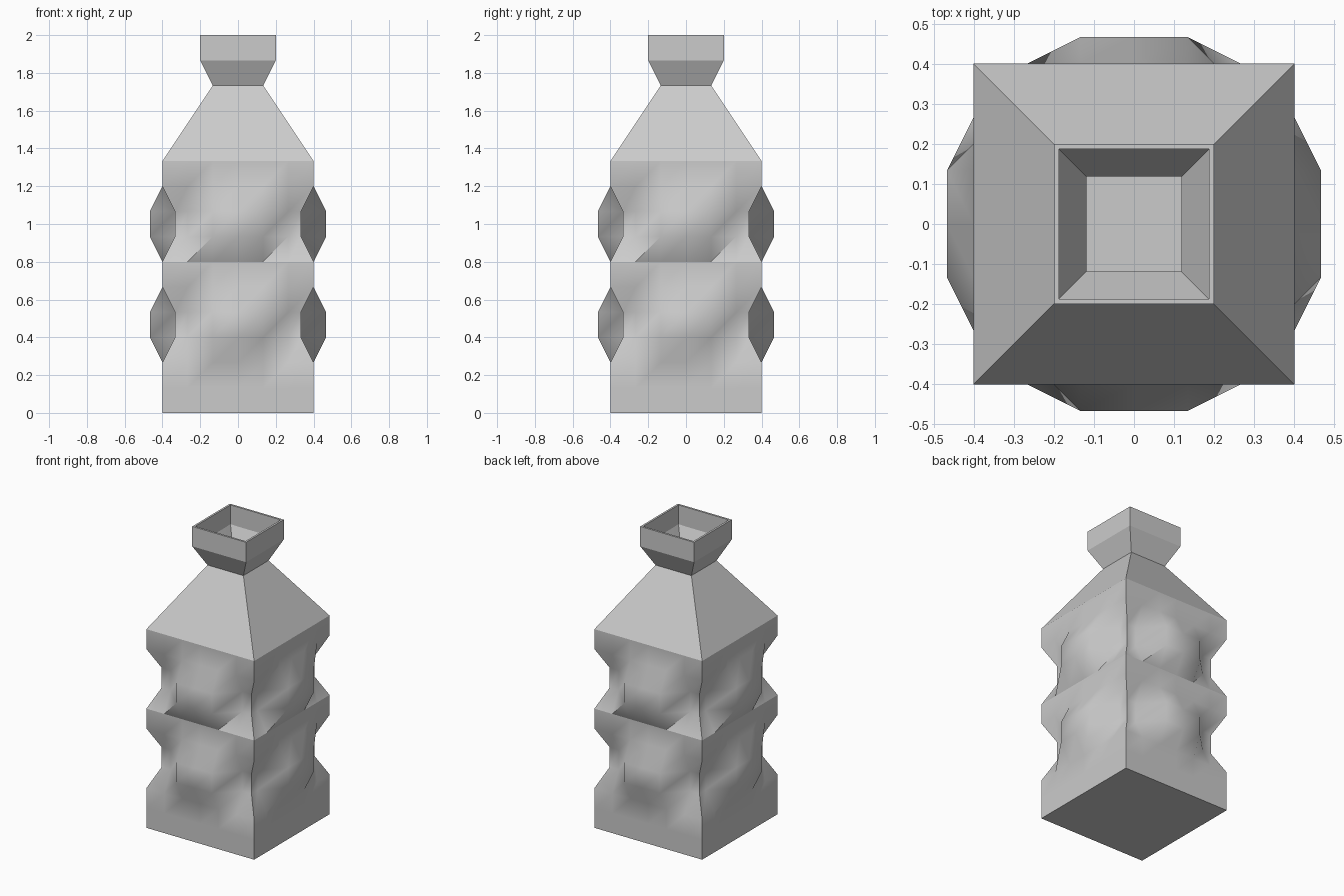
import bpy, bmesh, math
from mathutils import Matrix, Vector

if "Cube" in bpy.data.objects:
    bpy.data.objects.remove(bpy.data.objects["Cube"])

U = 2 / 15          # grid step of the bottle
COLS = 6            # columns per side

# (height in steps, half width in steps, puffed row?)
ROWS = [(0, 3, 0), (1, 3, 0),
        (2, 3, 0), (3, 3, 1), (4, 3, 1), (5, 3, 0),
        (6, 3, 0), (7, 3, 1), (8, 3, 1), (9, 3, 0),
        (10, 3, 0), (13, 1, 0), (14, 1.5, 0), (15, 1.5, 0)]


def ring_points(height, half, puffed):
    """Square ring; puffed rows push the side middles out and the corners in."""
    pts = []
    for side in range(4):
        rot = Matrix.Rotation(side * math.pi / 2, 3, 'Z')
        for i in range(COLS):
            u = -half + 2 * half * i / COLS
            d = half
            if puffed:
                d += 0.5 if 2 <= i <= 4 else -0.5
                u += 0.5 if i == 0 else 0
            pts.append(rot @ Vector((u * U, -d * U, height * U)))
    return pts


# bottle shell: stacked rings with closed bottom and open mouth
bm = bmesh.new()
rings = [[bm.verts.new(p) for p in ring_points(*row)] for row in ROWS]
n = 4 * COLS
puffs = []
for low, high, row in zip(rings, rings[1:], ROWS):
    for i in range(n):
        j = (i + 1) % n
        f = bm.faces.new((low[i], low[j], high[j], high[i]))
        if row[0] < 10:
            puffs.append(f)
bmesh.ops.triangulate(bm, faces=puffs, quad_method='FIXED')
bm.faces.new(rings[0][::-1])
mesh = bpy.data.meshes.new("bottle")
bm.to_mesh(mesh)
bm.free()
bottle = bpy.data.objects.new("bottle", mesh)
bpy.context.collection.objects.link(bottle)

# smooth puffs, crisp corners, seams and rim
bpy.context.view_layer.objects.active = bottle
bottle.select_set(True)
bpy.ops.object.shade_smooth_by_angle(angle=math.radians(50))
for e in mesh.edges:
    zs = [mesh.vertices[v].co.z / U for v in e.vertices]
    if abs(zs[0] - zs[1]) < 0.01 and any(abs(zs[0] - s) < 0.01 for s in (0, 6, 10, 13, 14, 15)):
        e.use_edge_sharp = True
for p in mesh.polygons:
    if p.center.z > 10 * U:
        p.use_smooth = False

# thin wall
wall = bottle.modifiers.new("wall", 'SOLIDIFY')
wall.thickness = 0.0133
wall.offset = -1
wall.use_even_offset = True
